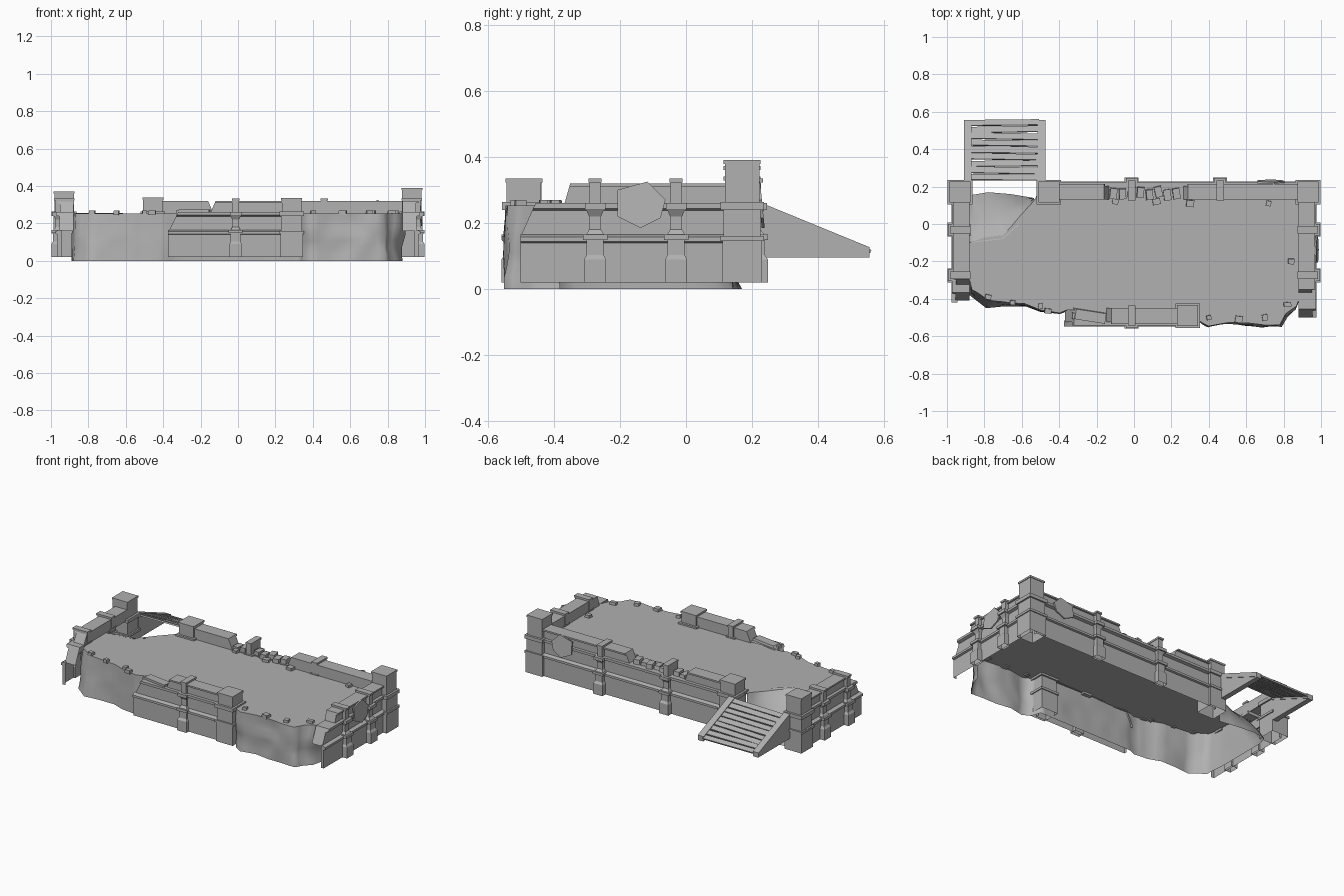
import bpy, bmesh, math, random
from mathutils import Vector, noise

if "Cube" in bpy.data.objects:
    bpy.data.objects.remove(bpy.data.objects["Cube"])

random.seed(4)
stone = bpy.data.materials.new("grey_stone")
stone.diffuse_color = (0.44, 0.44, 0.44, 1)
stone.use_nodes = True
stone.node_tree.nodes["Principled BSDF"].inputs["Base Color"].default_value = stone.diffuse_color


def make(name, verts, faces, smooth=False, fix=True):
    me = bpy.data.meshes.new(name)
    me.from_pydata([tuple(v) for v in verts], [], faces)
    if fix:
        bm = bmesh.new()
        bm.from_mesh(me)
        bmesh.ops.recalc_face_normals(bm, faces=bm.faces)
        bm.to_mesh(me)
        bm.free()
    me.materials.append(stone)
    for p in me.polygons:
        p.use_smooth = smooth
    ob = bpy.data.objects.new(name, me)
    bpy.context.collection.objects.link(ob)
    return ob


def frustums(name, levels):
    """Stack of blocks, each (lower rectangle, upper rectangle, z0, z1, closed bottom)."""
    V, F = [], []
    for lo, hi, z0, z1, closed in levels:
        n = len(V)
        for (x0, x1, y0, y1), z in ((lo, z0), (hi, z1)):
            V += [(x0, y0, z), (x1, y0, z), (x1, y1, z), (x0, y1, z)]
        F += [(n + i, n + (i + 1) % 4, n + 4 + (i + 1) % 4, n + 4 + i) for i in range(4)]
        F.append((n + 4, n + 5, n + 6, n + 7))
        if closed:
            F.append((n + 3, n + 2, n + 1, n))
    return make(name, V, F)


def place(axis, sign, s, d, z):
    return (s, sign * d, z) if axis == 'x' else (sign * d, s, z)


def course(name, axis, sign, a, b, prof, inner, slant=(0, 0)):
    """Sweep a profile of (outward distance, z) from a to b; ends may lean inward with height."""
    zs = [p[1] for p in prof]
    z0, z1 = min(zs), max(zs)
    full = list(prof) + [(inner, prof[-1][1]), (inner, prof[0][1])]
    V = []
    for d, z in full:
        t = (z - z0) / (z1 - z0)
        V.append(place(axis, sign, a + slant[0] * t, d, z))
        V.append(place(axis, sign, b - slant[1] * t, d, z))
    n = len(full)
    F = [(2 * i, 2 * i + 1, 2 * i + 3, 2 * i + 2) for i in range(n - 2)]
    F += [tuple(range(0, 2 * n, 2)), tuple(range(1, 2 * n, 2))]
    if prof[0][1] > 0.2:  # parapets are closed on the inner side
        F.append((2 * n - 4, 2 * n - 3, 2 * n - 1, 2 * n - 2))
    make(name, V, F)


def wall(name, axis, sign, D, low, mid, tops, mid_slant=(0, 0)):
    course(name + "_lower", axis, sign, *low,
           [(D, .02), (D, .14), (D + .012, .144), (D + .012, .158), (D - .01, .166)], D - .02)
    course(name + "_middle", axis, sign, *mid,
           [(D - .01, .16), (D - .01, .238), (D + .008, .244), (D + .008, .26)], D - .085, mid_slant)
    for i, (a, b, s) in enumerate(tops):
        course(f"{name}_parapet_{i}", axis, sign, a, b,
               [(D - .012, .25), (D - .012, .31), (D, .31), (D, .32)], D - .085, s)


def buttress(name, axis, sign, s, D):
    def r(w, d0, d1):
        p, q = place(axis, sign, s - w / 2, d0, 0), place(axis, sign, s + w / 2, d1, 0)
        return (min(p[0], q[0]), max(p[0], q[0]), min(p[1], q[1]), max(p[1], q[1]))
    i = D - .012
    base, shaft, neck = r(.066, i, D + .033), r(.052, i, D + .024), r(.036, i, D + .01)
    head, band = r(.054, i, D + .022), r(.074, i, D + .033)
    band2, up, cap = r(.062, D - .09, D + .03), r(.034, D - .088, D + .012), r(.04, D - .09, D + .018)
    frustums(name, [(base, base, .02, .09, 0), (base, shaft, .09, .103, 0), (shaft, shaft, .103, .148, 0),
                    (band, band, .148, .165, 1), (head, neck, .165, .18, 0), (neck, neck, .18, .22, 0),
                    (neck, head, .22, .24, 0), (band2, band2, .24, .26, 1), (up, up, .26, .322, 0),
                    (cap, cap, .322, .334, 1)])


def post(name, cx, cy, top):
    r = lambda h: (cx - h, cx + h, cy - h, cy + h)
    frustums(name, [(r(.06), r(.06), .02, .145, 0), (r(.066), r(.066), .145, .16, 1),
                    (r(.056), r(.056), .16, .24, 0), (r(.066), r(.066), .24, .263, 1),
                    (r(.052), r(.052), .263, top - .012, 0), (r(.056), r(.056), top - .012, top, 1)])


# Walls on the four sides, with broken ends
wall("right_wall", 'y', 1, .965, (-.5, .2), (-.5, .2), [(-.37, .15, (.02, 0))], (.045, 0))
wall("left_wall", 'y', -1, .965, (-.42, .2), (-.41, .2), [(-.33, .15, (.04, 0))], (.045, 0))
wall("back_wall", 'x', 1, .215, (-.45, .93), (-.45, .93),
     [(-.42, -.13, (0, .03)), (.26, .9, (.03, 0))])
wall("front_wall", 'x', -1, .535, (-.375, .3), (-.37, .3), [(-.15, .28, (.03, 0))], (.05, 0))

# Buttresses
for sy in (-.275, -.03):
    buttress("right_buttress", 'y', 1, sy, .965)
    buttress("left_buttress", 'y', -1, sy, .965)
for sx in (-.013, .46):
    buttress("back_buttress", 'x', 1, sx, .215)
buttress("front_buttress", 'x', -1, -.013, .525)

# Corner, gate and front posts
post("back_right_post", .93, .17, .39)
post("back_left_post", -.93, .17, .372)
post("gate_post", -.455, .17, .34)
post("front_post", .287, -.49, .335)

# Cliff edge: (top x, top y, bottom x, bottom y) around the front, left side and entry
edge = [(.89, -.38, .88, -.38), (.87, -.44, .86, -.46), (.81, -.48, .82, -.5), (.78, -.54, .79, -.55),
        (.7, -.54, .7, -.545), (.6, -.53, .6, -.545), (.5, -.53, .5, -.53), (.4, -.545, .4, -.55),
        (.35, -.52, .35, -.52), (.33, -.46, .33, -.46), (-.36, -.46, -.36, -.46), (-.4, -.475, -.4, -.48),
        (-.5, -.46, -.5, -.47), (-.58, -.425, -.58, -.44), (-.68, -.42, -.69, -.44), (-.78, -.405, -.79, -.45),
        (-.87, -.35, -.88, -.38), (-.885, -.25, -.89, -.25), (-.885, -.1, -.89, .1),
        (-.8, -.07, -.87, .155), (-.7, -.06, -.78, .17), (-.63, .02, -.66, .16), (-.53, .13, -.54, .14)]
fine = []
for p, q in zip(edge, edge[1:]):
    n = max(1, round(math.dist(p[:2], q[:2]) / .035))
    fine += [[a + (b - a) * k / n for a, b in zip(p, q)] for k in range(n)]
fine.append(list(edge[-1]))
V, F, R = [], [], 8
for x0, y0, x1, y1 in fine:
    for j in range(R):
        t = j / (R - 1)
        amp = .024 * math.sin(math.pi * t) ** .6 if x0 > .36 else .01 * math.sin(math.pi * t)
        if j == 0:
            amp = .006
        bend = t if y1 - y0 < .1 else t ** .7
        x, y = x0 + (x1 - x0) * bend, y0 + (y1 - y0) * bend
        nv = noise.noise_vector(Vector((x * 9, y * 9, t * 2.2)))
        V.append((x + nv.x * amp, y + nv.y * amp, .253 * (1 - t)))
for i in range(len(fine) - 1):
    for j in range(R - 1):
        a = i * R + j
        F.append((a, a + R, a + R + 1, a + 1))
make("cliff", V, F, smooth=True)

# Floor sheet filling the cliff outline and reaching under the walls
rim = [V[i * R] for i in range(len(fine))]
rim += [(-.5, .2, .253), (.95, .2, .253), (.95, -.38, .253)]
make("floor", rim[::-1], [tuple(range(len(rim)))], fix=False)
# Make sure the floor looks upward
fl = bpy.data.objects["floor"].data
if fl.polygons[0].normal.z < 0:
    fl.flip_normals()

# Loose plates leaning on the walls
plate = [(-.07, .045), (.02, .07), (.075, .015), (.06, -.04), (0, -.07), (-.07, -.035)]
for name, axis, s, d, z in (("right_plate", 'y', -.137, .972, .255), ("back_plate", 'x', .73, .222, .255)):
    vs = [place(axis, 1, s + u, d + e - .1 * v, z + v) for e in (0, .009) for u, v in plate]
    fs = [tuple(range(6)), tuple(range(6, 12))] + [(i, (i + 1) % 6, 6 + (i + 1) % 6, 6 + i) for i in range(6)]
    make(name, vs, fs)


def block(name, x, y, z, sx, sy, sz):
    lo = (x - sx, x + sx, y - sy, y + sy)
    k = random.uniform(.75, .95)
    ob = frustums(name, [((-sx, sx, -sy, sy), (-sx * k, sx, -sy, sy * k), -sz, sz, 1)])
    ob.location = (x, y, z)
    ob.rotation_euler = (0, 0, random.uniform(-.25, .25))


# Rubble on the floor edge and in the wall breach
for x, y in ((-.65, -.42), (-.5, -.44), (-.46, -.465), (.4, -.5), (.56, -.51), (.7, -.5), (.82, -.43),
             (-.78, -.39), (.3, .11), (.12, .12), (.84, -.2), (.72, .11), (-.32, -.49), (-.1, .12)):
    block("rubble", x, y, .258, random.uniform(.012, .022), random.uniform(.012, .02), .012)
for i in range(8):
    x = -.11 + i * .048
    block("breach_stone", x, .165 + random.uniform(-.01, .01), .268, .02, .03, random.uniform(.01, .022))
block("fallen_rail", -.24, -.49, .262, .09, .03, .012)

# Broken slab leaning at the entry
make("entry_slab", [(-.87, -.1, .256), (-.7, -.08, .256), (-.61, 0, .256), (-.66, .0, .235), (-.72, -.05, .235),
                    (-.87, -.06, .23)], [(0, 1, 4, 5), (1, 2, 3, 4)])

# Ramp: two side wedges with rails, and planks between
slope = lambda y: .258 - (y - .235) * .41
for x0, x1 in ((-.91, -.868), (-.515, -.473)):
    for name, e, up, bottom in (("ramp_side", .004, -.028, None), ("ramp_rail", 0, 0, -.03)):
        ya, yb = .225, .555
        pts = [(ya, slope(ya) + up), (yb, slope(yb) + up),
               (yb, .095 if bottom is None else slope(yb) + bottom),
               (ya, .095 if bottom is None else slope(ya) + bottom)]
        vs = [(x, y, z) for x in (x0 + e, x1 - e) for y, z in pts]
        make(name, vs, [(0, 1, 2, 3), (4, 5, 6, 7)] + [(i, (i + 1) % 4, 4 + (i + 1) % 4, 4 + i) for i in range(4)])
for i in range(9):
    y = .25 + i * .0365
    w, h = random.uniform(.0155, .018), .005
    ob = frustums("ramp_plank", [((-.185, .185, -w, w), (-.185, .185, -w, w), -h, h, 1)])
    ob.location = (-.692, y, slope(y) - .012)
    ob.rotation_euler = (-math.atan(.41), random.uniform(-.02, .02), random.uniform(-.02, .02))
